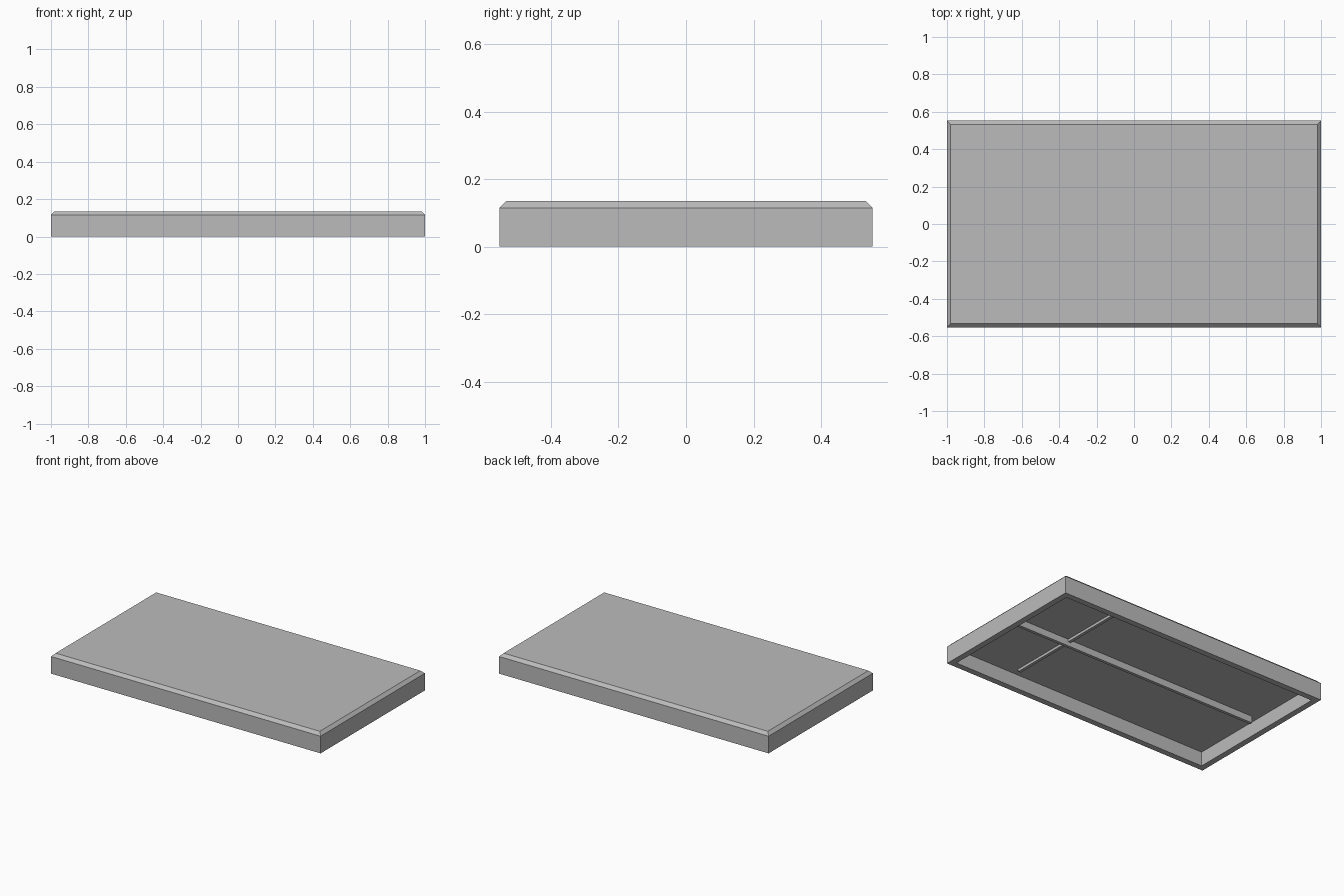
import bpy
import bmesh

old = bpy.data.objects.get("Cube")
if old:
    bpy.data.objects.remove(old, do_unlink=True)

HALF_X, HALF_Y = 1.0, 0.553
TOP, CHAMFER, WALL, CEILING = 0.135, 0.02, 0.04, 0.095

# Single material
grey = bpy.data.materials.new("plain grey")
grey.use_nodes = True
colour = (0.5, 0.5, 0.5, 1.0)
grey.diffuse_color = colour
grey.node_tree.nodes["Principled BSDF"].inputs["Base Color"].default_value = colour


def finish(name, bm):
    bmesh.ops.recalc_face_normals(bm, faces=bm.faces)
    mesh = bpy.data.meshes.new(name)
    bm.to_mesh(mesh)
    bm.free()
    mesh.materials.append(grey)
    bpy.context.collection.objects.link(bpy.data.objects.new(name, mesh))


def ring(bm, inset, z):
    x, y = HALF_X - inset, HALF_Y - inset
    return [bm.verts.new((sx * x, sy * y, z))
            for sx, sy in ((-1, -1), (1, -1), (1, 1), (-1, 1))]


def box(name, x, y, z):
    bm = bmesh.new()
    bmesh.ops.create_cube(bm, size=1)
    for v in bm.verts:
        for axis, (low, high) in enumerate((x, y, z)):
            v.co[axis] = high if v.co[axis] > 0 else low
    finish(name, bm)


# Hollow slab: rectangles from the top, down the outside, up the inside
bm = bmesh.new()
rings = [ring(bm, inset, z) for inset, z in (
    (CHAMFER, TOP), (0, TOP - CHAMFER), (0, 0), (WALL, 0), (WALL, CEILING))]
for a, b in zip(rings, rings[1:]):
    for i in range(4):
        j = (i + 1) % 4
        bm.faces.new((a[i], a[j], b[j], b[i]))
bm.faces.new(rings[0])
bm.faces.new(rings[-1])
finish("slab_shell", bm)

# Stiffening ribs under the top
box("long_rib", (-0.917, 0.917), (-0.01, 0.01), (0.05, CEILING + 0.005))
box("cross_rib", (0.504, 0.524), (-0.457, 0.457), (0.078, CEILING + 0.005))
